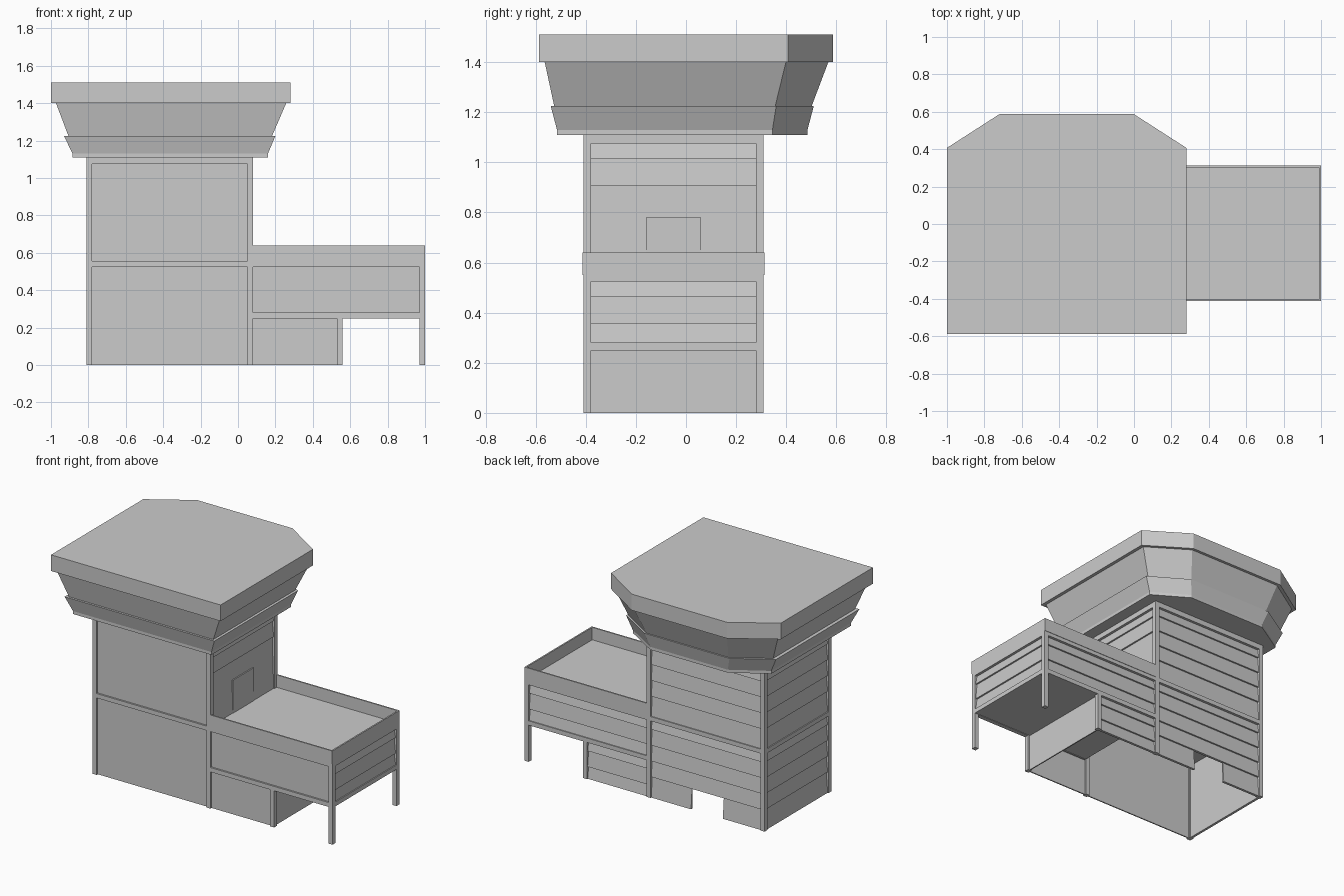
import bpy, bmesh

if "Cube" in bpy.data.objects:
    bpy.data.objects.remove(bpy.data.objects["Cube"], do_unlink=True)

grey = bpy.data.materials.new("plain_grey")
grey.use_nodes = True
COLOUR = (0.6, 0.6, 0.6, 1)
grey.diffuse_color = COLOUR
grey.node_tree.nodes["Principled BSDF"].inputs["Base Color"].default_value = COLOUR


def finish(name, bm):
    bmesh.ops.recalc_face_normals(bm, faces=bm.faces)
    mesh = bpy.data.meshes.new(name)
    bm.to_mesh(mesh)
    bm.free()
    mesh.materials.append(grey)
    obj = bpy.data.objects.new(name, mesh)
    bpy.context.collection.objects.link(obj)
    return obj


def add_box(bm, x, y, z):
    verts = bmesh.ops.create_cube(bm, size=1)["verts"]
    for v in verts:
        for i, (a, b) in enumerate((x, y, z)):
            v.co[i] = a if v.co[i] < 0 else b
    return verts


def box(name, x, y, z):
    bm = bmesh.new()
    add_box(bm, x, y, z)
    return finish(name, bm)


def loft(name, rings):
    """Solid through outlines that have both back corners cut off."""
    bm = bmesh.new()
    loops = []
    for z, x0, x1, y0, y1, cx, cy in rings:
        outline = [(x0, y0), (x1, y0), (x1, y1 - cy), (x1 - cx, y1),
                   (x0 + cx, y1), (x0, y1 - cy)]
        loops.append([bm.verts.new((x, y, z)) for x, y in outline])
    for low, high in zip(loops, loops[1:]):
        for i in range(len(low)):
            j = (i + 1) % len(low)
            bm.faces.new((low[i], low[j], high[j], high[i]))
    bm.faces.new(loops[0])
    bm.faces.new(loops[-1])
    return finish(name, bm)


def siding(name, axis, plane, sign, u, z, count=9, gap=None):
    """Lapped boards whose lower edges stand proud of the board below."""
    cuts = [z[1]]
    drop = 0.06
    while len(cuts) <= count and cuts[-1] - drop > z[0] + 0.05:
        cuts.append(cuts[-1] - drop)
        drop = 0.108
    cuts.append(z[0])
    bm = bmesh.new()
    back, top, lip = (plane - sign * d for d in (0.024, 0.018, 0.007))
    for high, low in zip(cuts, cuts[1:]):
        spans = [u]
        if gap and low == z[0]:
            spans = [(u[0], gap[0]), (gap[1], u[1])]
        for span in spans:
            depth = tuple(sorted((back, lip)))
            sides = (depth, span) if axis == 0 else (span, depth)
            for v in add_box(bm, *sides, (low, high)):
                if abs(v.co[axis] - lip) < 0.001 and v.co.z > (low + high) / 2:
                    v.co[axis] = top
    return finish(name, bm)


# Main dimensions
LEFT, MID, STEP, END = -0.81, 0.08, 0.56, 1.0
FRONT, BACK = -0.41, 0.31
W = 0.03
FLOOR, DECK, TOP = 0.25, 0.555, 1.11
INNER_Y = (FRONT + W, BACK - W)
TOWER_U = (LEFT + W, MID - W)
LOW_Z, HIGH_Z, WING_Z = (0, DECK - W), (DECK, TOP - 0.035), (FLOOR + W, DECK - W)

# Corner posts
for x, height, part in ((LEFT, TOP, "tower_right"), (MID - W, TOP, "tower_left"),
                        (STEP - W, FLOOR, "wing_inner"), (END - W, DECK, "wing_outer")):
    for y, side in ((FRONT, "front"), (BACK - W, "back")):
        box(f"{part}_{side}_post", (x, x + W), (y, y + W), (0, height))

# Beams between the posts
for y, side in ((FRONT, "front"), (BACK - W, "back")):
    ys = (y, y + W)
    box(f"tower_{side}_top_beam", (LEFT, MID), ys, (TOP - 0.035, TOP))
    box(f"{side}_middle_beam", (LEFT, END), ys, (DECK - W, DECK))
    box(f"wing_{side}_low_beam", (MID, END), ys, (FLOOR, FLOOR + W))
for x, z, part in ((LEFT, TOP - 0.035, "tower_right_top"), (LEFT, DECK - W, "tower_right_middle"),
                   (MID - W, TOP - 0.035, "tower_left_top"), (MID - W, DECK - W, "tower_left_middle"),
                   (END - W, DECK - W, "wing_end_top"), (END - W, FLOOR, "wing_end_low")):
    box(f"{part}_beam", (x, x + W), (FRONT, BACK), (z, z + (0.035 if z > 1 else W)))

# Plain recessed front panels
panel_y = (FRONT + 0.012, FRONT + 0.02)
box("tower_front_low_panel", TOWER_U, panel_y, LOW_Z)
box("tower_front_high_panel", TOWER_U, panel_y, HIGH_Z)
box("wing_front_panel", (MID, END - W), panel_y, WING_Z)
box("wing_front_low_panel", (MID, STEP - W), panel_y, (0, FLOOR))
box("wing_inner_wall", (STEP - 0.02, STEP - 0.012), INNER_Y, (0, FLOOR))

# Lapped siding on the back and ends
siding("tower_back_low_siding", 1, BACK, 1, TOWER_U, LOW_Z, gap=(-0.49, -0.25))
siding("tower_back_high_siding", 1, BACK, 1, TOWER_U, HIGH_Z)
siding("tower_right_low_siding", 0, LEFT, -1, INNER_Y, LOW_Z)
siding("tower_right_high_siding", 0, LEFT, -1, INNER_Y, HIGH_Z)
siding("tower_left_siding", 0, MID, 1, INNER_Y, HIGH_Z, count=2)
siding("wing_back_siding", 1, BACK, 1, (MID, END - W), WING_Z)
siding("wing_back_low_siding", 1, BACK, 1, (MID, STEP - W), (0, FLOOR))
siding("wing_end_siding", 0, END, 1, INNER_Y, WING_Z)

# Deck door
box("deck_door", (MID - 0.012, MID - 0.004), (-0.16, 0.06), (DECK, 0.78))

# Floors and deck
box("tower_floor", (LEFT + W, MID), INNER_Y, (DECK - W, DECK))
box("wing_deck", (MID, END - 0.005), (FRONT + 0.005, BACK - 0.005), (DECK - W, DECK))
box("wing_floor", (MID, END - 0.005), (FRONT + 0.005, BACK - 0.005), (FLOOR + 0.003, FLOOR + 0.02))

# Parapet around the deck
PARA = (DECK - 0.005, 0.64)
box("front_parapet", (MID, END), (FRONT - 0.003, FRONT + 0.007), PARA)
box("back_parapet", (MID, END), (BACK - 0.007, BACK + 0.003), PARA)
box("end_parapet", (END - 0.01, END), (FRONT, BACK), PARA)

# Control room with flared walls and flat roof
loft("cab_base", [(1.11, -0.885, 0.16, -0.515, 0.485, 0.23, 0.14),
                  (1.13, -0.885, 0.16, -0.515, 0.485, 0.23, 0.14),
                  (1.225, -0.93, 0.2, -0.54, 0.51, 0.245, 0.15)])
loft("cab_windows", [(1.22, -0.905, 0.18, -0.525, 0.5, 0.235, 0.145),
                     (1.405, -0.975, 0.26, -0.565, 0.57, 0.265, 0.17)])
loft("cab_roof", [(1.4, -1, 0.28, -0.587, 0.587, 0.28, 0.18),
                  (1.51, -1, 0.28, -0.587, 0.587, 0.28, 0.18)])
